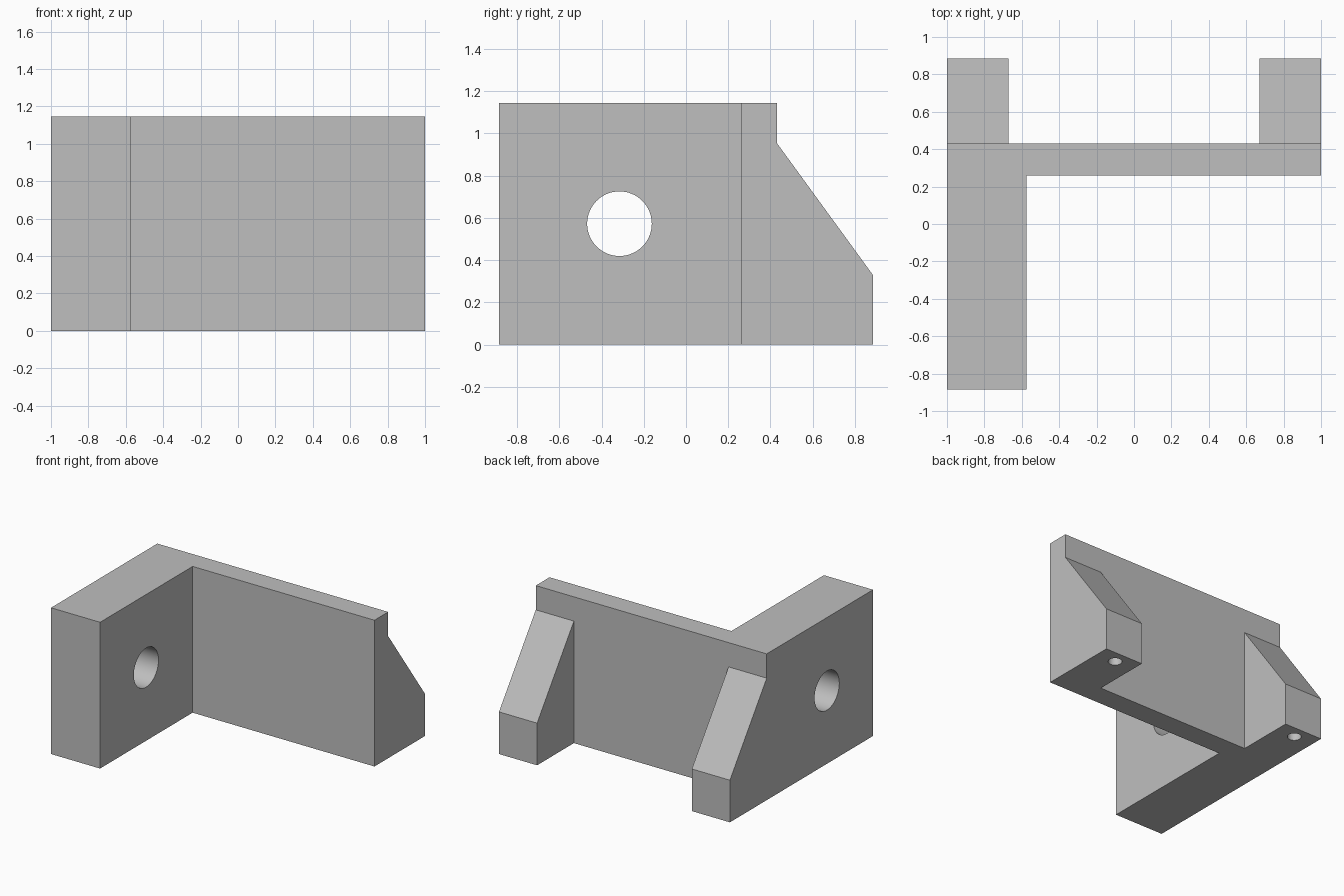
import bpy, bmesh, math
from mathutils import Matrix, Vector

cube = bpy.data.objects.get("Cube")
if cube:
    bpy.data.objects.remove(cube, do_unlink=True)

grey = bpy.data.materials.new("plain grey")
grey.use_nodes = True
grey.diffuse_color = (0.52, 0.52, 0.52, 1)
grey.node_tree.nodes["Principled BSDF"].inputs["Base Color"].default_value = grey.diffuse_color


def add_object(name, bm):
    bmesh.ops.recalc_face_normals(bm, faces=bm.faces)
    mesh = bpy.data.meshes.new(name)
    bm.to_mesh(mesh)
    bm.free()
    mesh.materials.append(grey)
    obj = bpy.data.objects.new(name, mesh)
    bpy.context.collection.objects.link(obj)
    return obj


def prism(name, points, direction):
    """Extrude a closed outline along a direction."""
    bm = bmesh.new()
    face = bm.faces.new([bm.verts.new(p) for p in points])
    new = bmesh.ops.extrude_face_region(bm, geom=[face])["geom"]
    verts = [v for v in new if isinstance(v, bmesh.types.BMVert)]
    bmesh.ops.translate(bm, verts=verts, vec=Vector(direction))
    return add_object(name, bm)


def cylinder(name, radius, depth, centre, turn=0, sides=64):
    bm = bmesh.new()
    matrix = Matrix.Translation(centre) @ Matrix.Rotation(turn, 4, "Y")
    bmesh.ops.create_cone(bm, cap_ends=True, segments=sides, radius1=radius,
                          radius2=radius, depth=depth, matrix=matrix)
    return add_object(name, bm)


HEIGHT = 1.145
BACK, WALL_BACK, WALL_FRONT = 0.885, 0.43, 0.26
ARM_X, RIB_X = -0.575, 0.67

# Plan outline: side arm, cross wall and two rear ribs
plan = [(-1, -BACK), (ARM_X, -BACK), (ARM_X, WALL_FRONT), (1, WALL_FRONT),
        (1, BACK), (RIB_X, BACK), (RIB_X, WALL_BACK), (-RIB_X, WALL_BACK),
        (-RIB_X, BACK), (-1, BACK)]
bracket = prism("bracket", [(x, y, 0) for x, y in plan], (0, 0, HEIGHT))

# Wedges that slope the ribs
slope = [(WALL_BACK, 0.955), (BACK, 0.33), (1.0, 0.172), (1.0, 1.4), (WALL_BACK, 1.4)]
cutters = []
for side, start in (("right", -1.1), ("left", RIB_X - 0.03)):
    cutters.append(prism(side + "_slope_cutter", [(start, y, z) for y, z in slope],
                         (0.46, 0, 0)))

# Cross bore in the arm and blind holes under the ribs
cutters.append(cylinder("bore_cutter", 0.153, 0.8, (-0.8, -0.315, 0.573), math.pi / 2))
for side, x in (("right", -0.835), ("left", 0.835)):
    cutters.append(cylinder(side + "_screw_hole_cutter", 0.05, 0.5, (x, 0.785, 0), sides=32))

bpy.ops.object.select_all(action="DESELECT")
bracket.select_set(True)
bpy.context.view_layer.objects.active = bracket
for cutter in cutters:
    cutter.hide_render = True
    mod = bracket.modifiers.new("cut", "BOOLEAN")
    mod.operation, mod.solver, mod.object = "DIFFERENCE", "EXACT", cutter
    bpy.ops.object.modifier_apply(modifier=mod.name)
    bpy.data.objects.remove(cutter, do_unlink=True)

bpy.ops.object.shade_smooth_by_angle(angle=math.radians(30))
